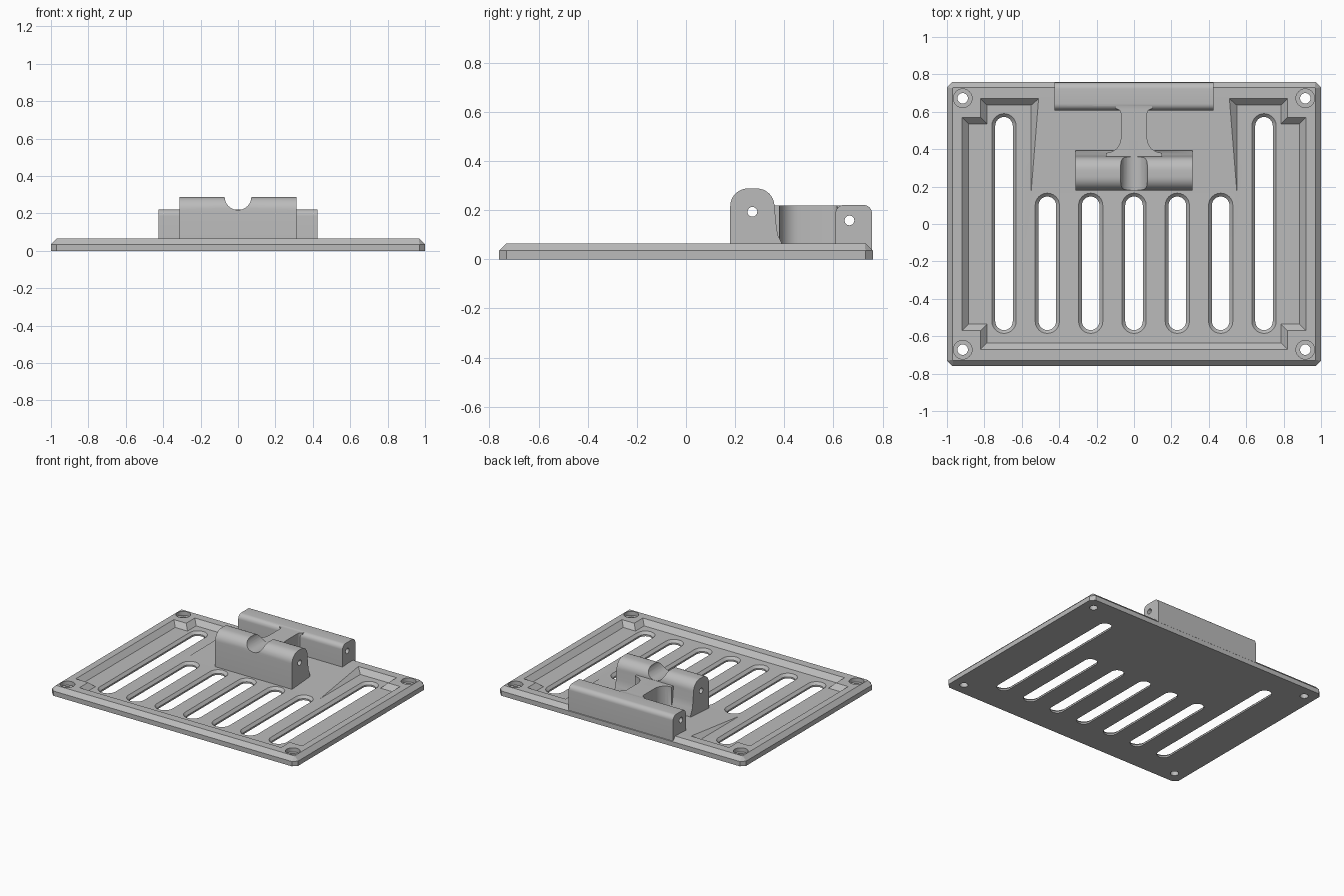
import bpy, bmesh, math
from mathutils import Vector

if "Cube" in bpy.data.objects:
    bpy.data.objects.remove(bpy.data.objects["Cube"])

grey = bpy.data.materials.new("plain grey")
grey.use_nodes = True
colour = (0.5, 0.5, 0.5, 1)
grey.diffuse_color = colour
grey.node_tree.nodes["Principled BSDF"].inputs["Base Color"].default_value = colour


def finish(name, bm):
    bmesh.ops.recalc_face_normals(bm, faces=bm.faces)
    mesh = bpy.data.meshes.new(name)
    bm.to_mesh(mesh)
    bm.free()
    mesh.materials.append(grey)
    obj = bpy.data.objects.new(name, mesh)
    bpy.context.collection.objects.link(obj)
    return obj


def loft(name, rings):
    """Solid through matching closed rings of 3D points."""
    bm = bmesh.new()
    rows = [[bm.verts.new(p) for p in ring] for ring in rings]
    for a, b in zip(rows, rows[1:]):
        for i in range(len(a)):
            j = (i + 1) % len(a)
            bm.faces.new((a[i], a[j], b[j], b[i]))
    bm.faces.new(rows[0])
    bm.faces.new(rows[-1])
    return finish(name, bm)


def flat(points, z):
    return [(x, y, z) for x, y in points]


def extrude_x(name, points, half):
    return loft(name, [[(x, y, z) for y, z in points] for x in (-half, half)])


def arc(cx, cy, r, start, end, n=8):
    angles = [math.radians(start + (end - start) * i / n) for i in range(n + 1)]
    return [(cx + r * math.cos(a), cy + r * math.sin(a)) for a in angles]


def combine(target, tool, operation):
    mod = target.modifiers.new("combine", "BOOLEAN")
    mod.operation, mod.object, mod.solver = operation, tool, "EXACT"
    bpy.context.view_layer.objects.active = target
    bpy.ops.object.modifier_apply(modifier=mod.name)
    bpy.data.objects.remove(tool)


def octagon(hx, hy, cut):
    quarter = [(hx, hy - cut), (hx - cut, hy)]
    return (quarter + [(-x, y) for x, y in reversed(quarter)]
            + [(-x, -y) for x, y in quarter] + [(x, -y) for x, y in reversed(quarter)])


def notched(d):
    """Rectangle with square notched corners, shrunk by d."""
    q = [(0.92 - d, 0.57 - d), (0.82 - d, 0.57 - d), (0.82 - d, 0.67 - d)]
    return (q + [(-x, y) for x, y in reversed(q)]
            + [(-x, -y) for x, y in q] + [(x, -y) for x, y in reversed(q)])


def stadium(x, low, high, r):
    return arc(x, high, r, 0, 180, 12) + arc(x, low, r, 180, 360, 12)


# Plate with chamfered rim and sloped recess
plate = loft("base_plate", [flat(octagon(1, 0.76, 0.03), 0),
                            flat(octagon(1, 0.76, 0.03), 0.035),
                            flat(octagon(0.97, 0.73, 0.003), 0.065)])
combine(plate, loft("recess", [flat(notched(0.035), 0.03), flat(notched(-0.015), 0.08)]),
        "DIFFERENCE")

# Ramped pad rising to the back rim
bm = bmesh.new()
for side in (-1, 1):
    for x, y, z in ((0.55, 0.17, 0.01), (0.55, 0.17, 0.03), (0.55, 0.69, 0.01),
                    (0.55, 0.69, 0.03), (0.51, 0.67, 0.065), (0.51, 0.69, 0.065)):
        bm.verts.new((side * x, y, z))
bmesh.ops.convex_hull(bm, input=bm.verts)
combine(plate, finish("pad", bm), "UNION")

# Chamfered vent slots
for i in range(-3, 4):
    x, high = 0.2317 * i, 0.525 if abs(i) == 3 else 0.1
    rings = [flat(stadium(x, -0.52, high, r), z)
             for r, z in ((0.047, -0.05), (0.047, 0.012), (0.065, 0.03), (0.065, 0.1))]
    combine(plate, loft("slot", rings), "DIFFERENCE")

# Counterbored corner holes
for sx in (-1, 1):
    for sy in (-1, 1):
        for r, z in ((0.05, 0.035), (0.028, -0.05)):
            ring = arc(sx * 0.916, sy * 0.672, r, 0, 345, 23)
            combine(plate, loft("screw_hole", [flat(ring, z), flat(ring, 0.1)]), "DIFFERENCE")

# Domed front bracket block with a flared foot
profile = ([(0.18, 0.012)] + arc(0.252, 0.216, 0.072, 180, 90)
           + arc(0.288, 0.216, 0.072, 90, 0)
           + [(0.366, 0.15), (0.373, 0.1), (0.392, 0.06), (0.392, 0.012)])
bracket = extrude_x("hinge_bracket", profile, 0.313)

# Groove across the middle of the dome
ring = arc(0, 0.29, 0.072, 0, 345, 23)
combine(bracket, loft("groove", [[(x, y, z) for x, z in ring] for y in (0.1, 0.5)]),
        "DIFFERENCE")

# Connecting web with filleted ends
right = ([(0.15, 0.3)] + arc(0.15, 0.46, 0.08, 270, 180)
         + arc(0.095, 0.59, 0.025, 180, 90, 4) + [(0.095, 0.66)])
web = right + [(-x, y) for x, y in reversed(right)]
web_low = loft("web", [flat(web, 0.014), flat(web, 0.2185)])
combine(bracket, web_low, "UNION")

# Rear bar with rounded top edges
bar = ([(0.608, 0.016)] + arc(0.643, 0.186, 0.035, 180, 90)
       + arc(0.722, 0.186, 0.035, 90, 0) + [(0.757, 0.016)])
combine(bracket, extrude_x("rear_bar", bar, 0.424), "UNION")

# Pin holes running through both blocks
for y, z in ((0.27, 0.193), (0.665, 0.158)):
    combine(bracket, extrude_x("pin_hole", arc(y, z, 0.02, 0, 337.5, 15), 0.6), "DIFFERENCE")

# Smooth curves, sharp edges
for obj in (plate, bracket):
    bpy.ops.object.select_all(action="DESELECT")
    obj.select_set(True)
    bpy.context.view_layer.objects.active = obj
    bpy.ops.object.shade_smooth_by_angle(angle=math.radians(30))
